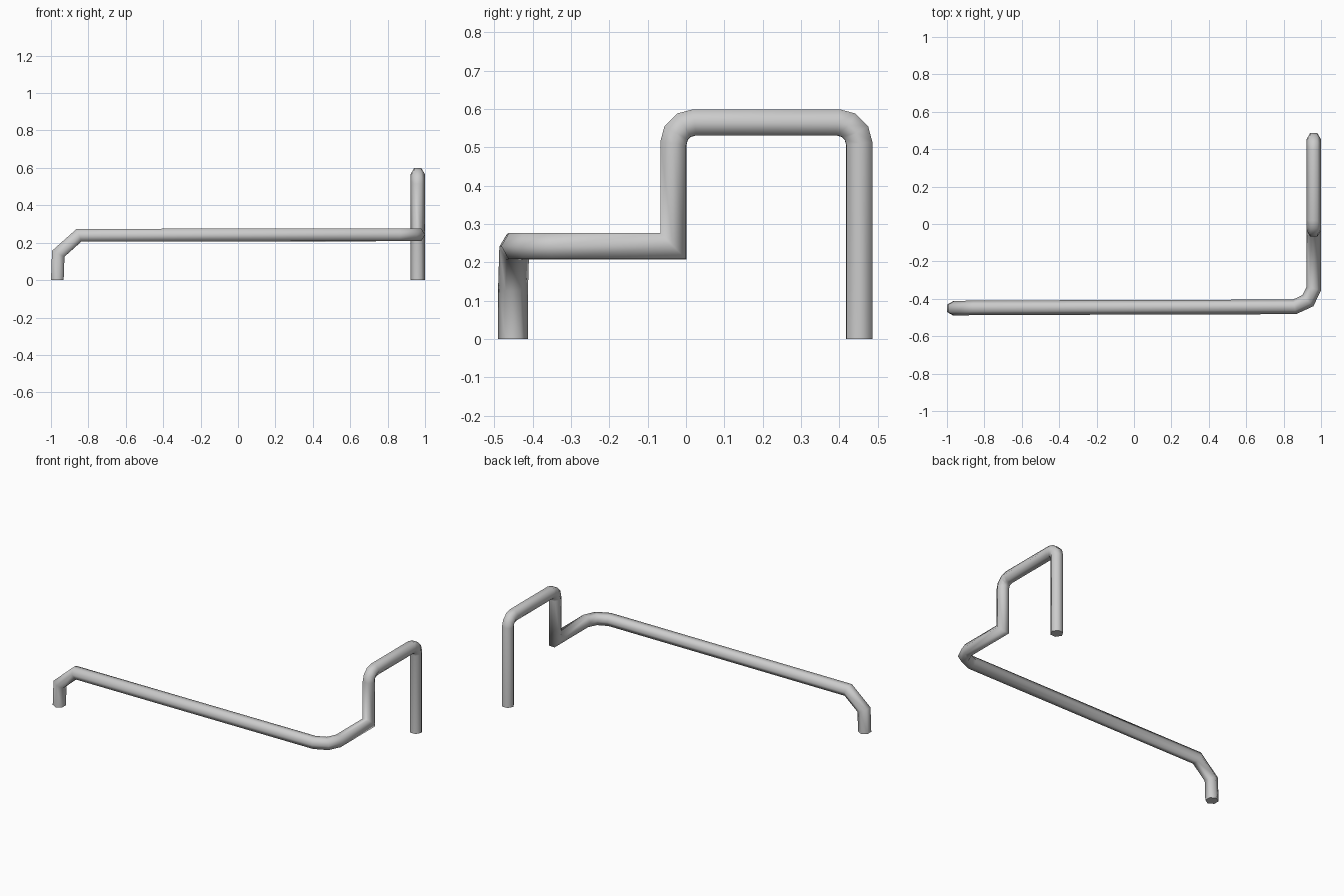
import bpy
import bmesh
from math import cos, sin, pi, radians
from mathutils import Vector

cube = bpy.data.objects.get("Cube")
if cube:
    bpy.data.objects.remove(cube, do_unlink=True)

SIDES = 6
RADIUS = 0.039
POST_X = 0.961
BEND = 0.055

grey = bpy.data.materials.new("light grey metal")
grey.use_nodes = True
colour = (0.6, 0.6, 0.6, 1)
grey.diffuse_color = colour
grey.node_tree.nodes["Principled BSDF"].inputs["Base Color"].default_value = colour


def arch_bend(y, z, start, end, steps=3):
    """Rounded corner in the plane of the arch, angles in degrees."""
    angles = [radians(start + (end - start) * i / steps) for i in range(steps + 1)]
    return [Vector((POST_X, y + BEND * cos(a), z + BEND * sin(a))) for a in angles]


def sweep(name, path, ring):
    """Extrude a ring along a path with mitred joints and capped ends."""
    bm = bmesh.new()
    rings = [[bm.verts.new(p) for p in ring]]
    for i in range(1, len(path)):
        along = (path[i] - path[i - 1]).normalized()
        ahead = (path[i + 1] - path[i]).normalized() if i + 1 < len(path) else along
        plane = along + ahead
        ring = [p + along * ((path[i] - p).dot(plane) / along.dot(plane)) for p in ring]
        rings.append([bm.verts.new(p) for p in ring])
    for a, b in zip(rings, rings[1:]):
        for k in range(SIDES):
            n = (k + 1) % SIDES
            bm.faces.new((a[k], a[n], b[n], b[k])).smooth = True
    for end in (rings[0], rings[-1]):
        cap = bm.faces.new(end)
        for edge in cap.edges:
            edge.smooth = False
    bmesh.ops.recalc_face_normals(bm, faces=bm.faces)
    mesh = bpy.data.meshes.new(name)
    bm.to_mesh(mesh)
    bm.free()
    mesh.materials.append(grey)
    obj = bpy.data.objects.new(name, mesh)
    bpy.context.collection.objects.link(obj)
    return obj


# Short foot, long rail and the horizontal corner
path = [Vector(p) for p in (
    (-0.966, -0.451, 0), (-0.961, -0.451, 0.141), (-0.85, -0.448, 0.24),
    (0.858, -0.443, 0.242), (0.93, -0.41, 0.242), (POST_X, -0.345, 0.242),
    (POST_X, -0.033, 0.242))]
# Raised arch and tall leg
path += arch_bend(0.022, 0.51, 180, 90)
path += arch_bend(0.397, 0.51, 90, 0)
path.append(Vector((POST_X, 0.452, 0)))

# Six-sided section with its corners pointing front and back
section = [path[0] + RADIUS * Vector((sin(k * 2 * pi / SIDES), cos(k * 2 * pi / SIDES), 0))
           for k in range(SIDES)]
sweep("bent_rail", path, section)
